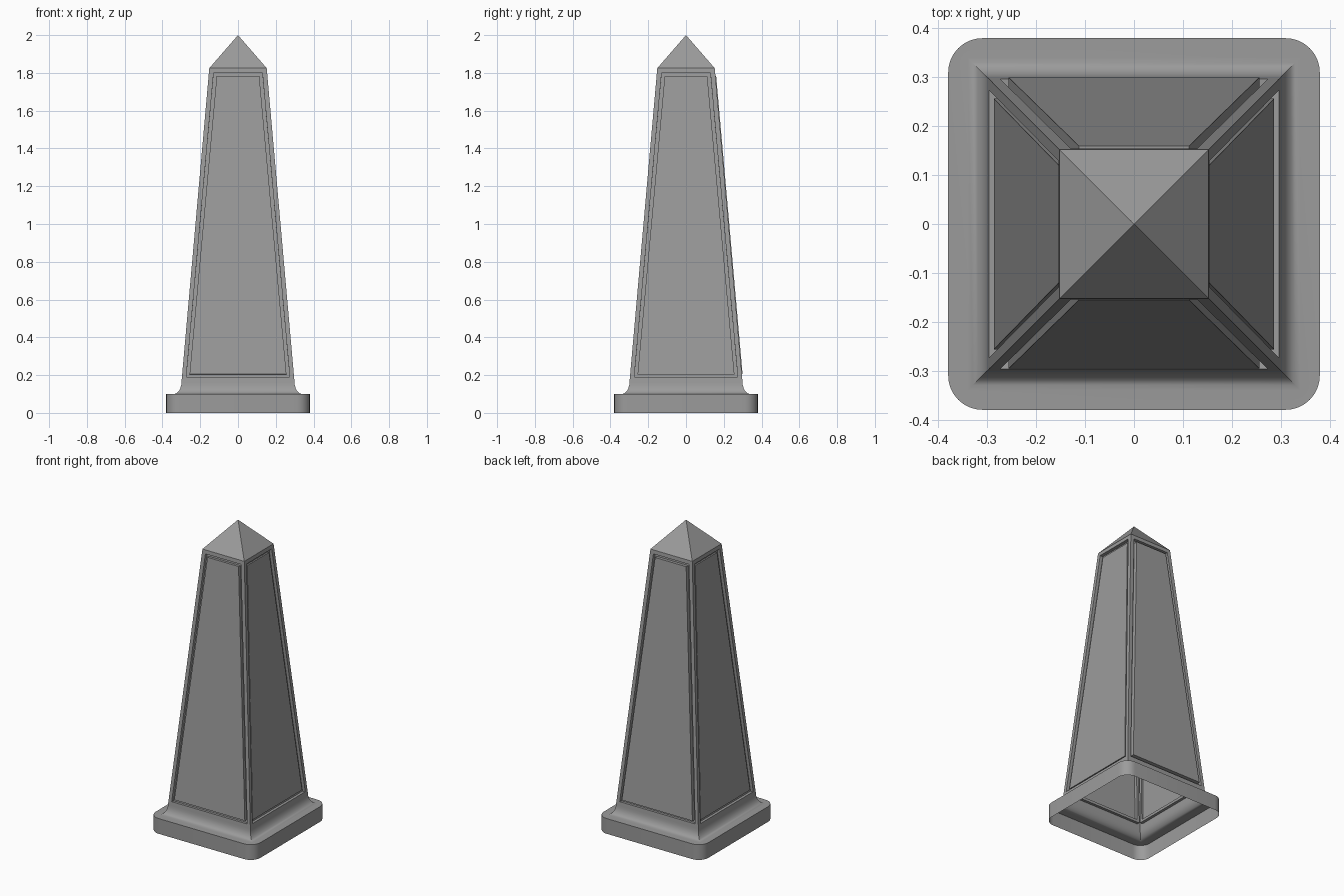
import bpy, bmesh, math
from mathutils import Vector

cube = bpy.data.objects.get("Cube")
if cube:
    bpy.data.objects.remove(cube, do_unlink=True)

stone = bpy.data.materials.new("grey_stone")
stone.use_nodes = True
GREY = (0.33, 0.33, 0.33, 1)
stone.diffuse_color = GREY
bsdf = stone.node_tree.nodes["Principled BSDF"]
bsdf.inputs["Base Color"].default_value = GREY
bsdf.inputs["Roughness"].default_value = 0.8


def ring(bm, half, z, radius, steps=8):
    """Square ring with rounded corners."""
    verts = []
    for corner in range(4):
        mid = math.pi / 4 + corner * math.pi / 2
        c = half - radius
        cx, cy = math.copysign(c, math.cos(mid)), math.copysign(c, math.sin(mid))
        for k in range(steps + 1):
            a = corner * math.pi / 2 + k / steps * math.pi / 2
            verts.append(bm.verts.new((cx + radius * math.cos(a), cy + radius * math.sin(a), z)))
    return verts


def loft(profile):
    """Open shell through rings given as (half width, height, corner radius)."""
    bm = bmesh.new()
    rings = [ring(bm, *p) for p in profile]
    for low, high in zip(rings, rings[1:]):
        n = len(low)
        for i in range(n):
            j = (i + 1) % n
            bm.faces.new((low[i], low[j], high[j], high[i]))
    bmesh.ops.remove_doubles(bm, verts=bm.verts, dist=1e-5)
    bm.normal_update()
    return bm


def finish(bm, name, smooth=False):
    mesh = bpy.data.meshes.new(name)
    bm.to_mesh(mesh)
    bm.free()
    mesh.materials.append(stone)
    obj = bpy.data.objects.new(name, mesh)
    bpy.context.collection.objects.link(obj)
    if smooth:
        bpy.ops.object.select_all(action="DESELECT")
        obj.select_set(True)
        bpy.context.view_layer.objects.active = obj
        bpy.ops.object.shade_smooth_by_angle(angle=math.radians(30))
    return obj


def push(bm, face, distance):
    """Extrude one face along its own normal."""
    normal = face.normal.copy()
    new = bmesh.ops.extrude_discrete_faces(bm, faces=[face])["faces"][0]
    bmesh.ops.translate(bm, verts=new.verts, vec=normal * distance)
    bm.normal_update()
    return new


# Plinth with rounded corners and a concave sweep up to the shaft
FOOT, FOOT_Z = 0.299, 0.166
TOP, TOP_Z = 0.152, 1.825
profile = [(0.38, 0, 0.07), (0.38, 0.1, 0.07)]
for k in range(7):
    a = k / 6 * math.pi / 2
    profile.append((0.34 - (0.34 - FOOT) * math.sin(a),
                    FOOT_Z - (FOOT_Z - 0.1) * math.cos(a), 0))
finish(loft(profile), "plinth", smooth=True)

# Tapered shaft: each side has a framed groove around a raised panel
bm = loft([(FOOT, FOOT_Z, 0), (TOP, TOP_Z, 0)])
for side in list(bm.faces):
    n = side.normal
    rise = 0.011 if abs(n.x) > abs(n.y) else (0.024 if n.y > 0 else 0.02)
    bmesh.ops.inset_individual(bm, faces=[side], thickness=0.034)
    bm.normal_update()
    groove = push(bm, side, -0.02)
    bmesh.ops.inset_individual(bm, faces=[groove], thickness=0.024)
    bm.normal_update()
    push(bm, groove, rise)
finish(bm, "shaft")

# Pyramid cap
finish(loft([(TOP, TOP_Z, 0), (0, 2, 0)]), "pyramid_cap")
